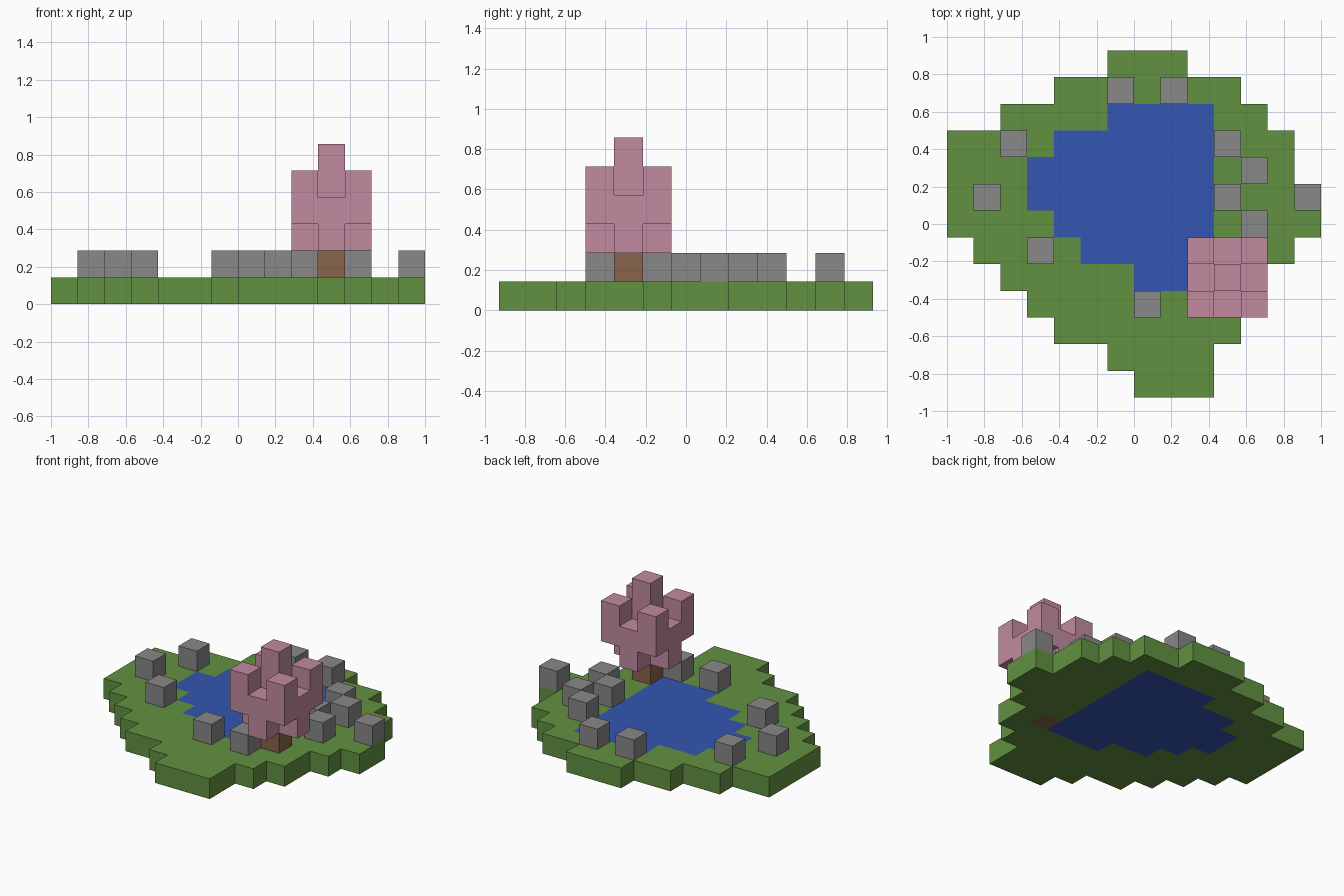
import bpy
import bmesh
from mathutils import Vector

U = 1 / 7                                  # block size
ORIGIN = Vector((-7 * U, -6.5 * U, 0))     # corner of the block grid

default = bpy.data.objects.get("Cube")
if default:
    bpy.data.objects.remove(default, do_unlink=True)


def srgb(*rgb):
    def lin(c):
        c /= 255
        return c / 12.92 if c <= 0.04045 else ((c + 0.055) / 1.055) ** 2.4
    return [lin(c) for c in rgb] + [1]


def material(name, colour):
    mat = bpy.data.materials.new(name)
    mat.diffuse_color = colour
    mat.use_nodes = True
    bsdf = next(n for n in mat.node_tree.nodes if n.type == 'BSDF_PRINCIPLED')
    bsdf.inputs["Base Color"].default_value = colour
    bsdf.inputs["Roughness"].default_value = 0.9
    return mat


def blocks(name, cells, mat):
    """One closed shell around a set of (column, row, layer) blocks."""
    cells = set(cells)
    bm = bmesh.new()
    verts = {}

    def vert(p):
        key = tuple(p)
        if key not in verts:
            verts[key] = bm.verts.new(ORIGIN + Vector(p) * U)
        return verts[key]

    for cell in cells:
        for axis in range(3):
            for side in (0, 1):
                neighbour = list(cell)
                neighbour[axis] += 2 * side - 1
                if tuple(neighbour) in cells:
                    continue
                a, b = (axis + 1) % 3, (axis + 2) % 3
                ring = []
                for da, db in ((0, 0), (1, 0), (1, 1), (0, 1)):
                    p = list(cell)
                    p[axis] += side
                    p[a] += da
                    p[b] += db
                    ring.append(vert(p))
                bm.faces.new(ring if side else ring[::-1])
    mesh = bpy.data.meshes.new(name)
    bm.to_mesh(mesh)
    bm.free()
    mesh.materials.append(mat)
    obj = bpy.data.objects.new(name, mesh)
    bpy.context.collection.objects.link(obj)
    return obj


def fill(spans, first_row):
    """Ground-level blocks from (first, last) columns of successive rows."""
    return {(c, r, 0) for r, (lo, hi) in enumerate(spans, first_row)
            for c in range(lo, hi + 1)}


grass = material("grass green", srgb(98, 145, 65))
water = material("water blue", srgb(52, 86, 178))
stone = material("stone grey", srgb(136, 136, 136))
bark = material("bark brown", srgb(137, 101, 76))
petal = material("blossom pink", srgb(193, 138, 160))

# Trunk reaches down through the ground
TX, TY = 10, 4
trunk = {(TX, TY, z) for z in (0, 1)}
blocks("trunk", trunk, bark)

# Pond and the island around it
pond = fill([(7, 9), (5, 9), (4, 9), (3, 9), (3, 9), (4, 9), (6, 9)], 4)
island = fill([(7, 9), (6, 9), (4, 10), (3, 11), (2, 11), (1, 12), (0, 13),
               (0, 13), (0, 12), (0, 12), (2, 11), (4, 10), (6, 8)], 0)
blocks("pond", pond, water)
blocks("island", island - pond - trunk, grass)

# Stones scattered around the shore
for i, (c, r) in enumerate([(6, 11), (8, 11), (2, 9), (1, 7), (3, 5), (7, 3),
                            (9, 3), (11, 6), (10, 7), (11, 8), (10, 9), (13, 7)]):
    blocks(f"stone_{i + 1}", {(c, r, 1)}, stone)

# Blossom crown: cross, full slab, corner tufts, then a tall centre
crown = {(TX, TY, 5)}
for dx in (-1, 0, 1):
    for dy in (-1, 0, 1):
        reach = abs(dx) + abs(dy)
        layers = {0: (2, 3, 4), 1: (2, 3), 2: (3, 4)}[reach]
        crown |= {(TX + dx, TY + dy, z) for z in layers}
blocks("blossom_crown", crown, petal)
